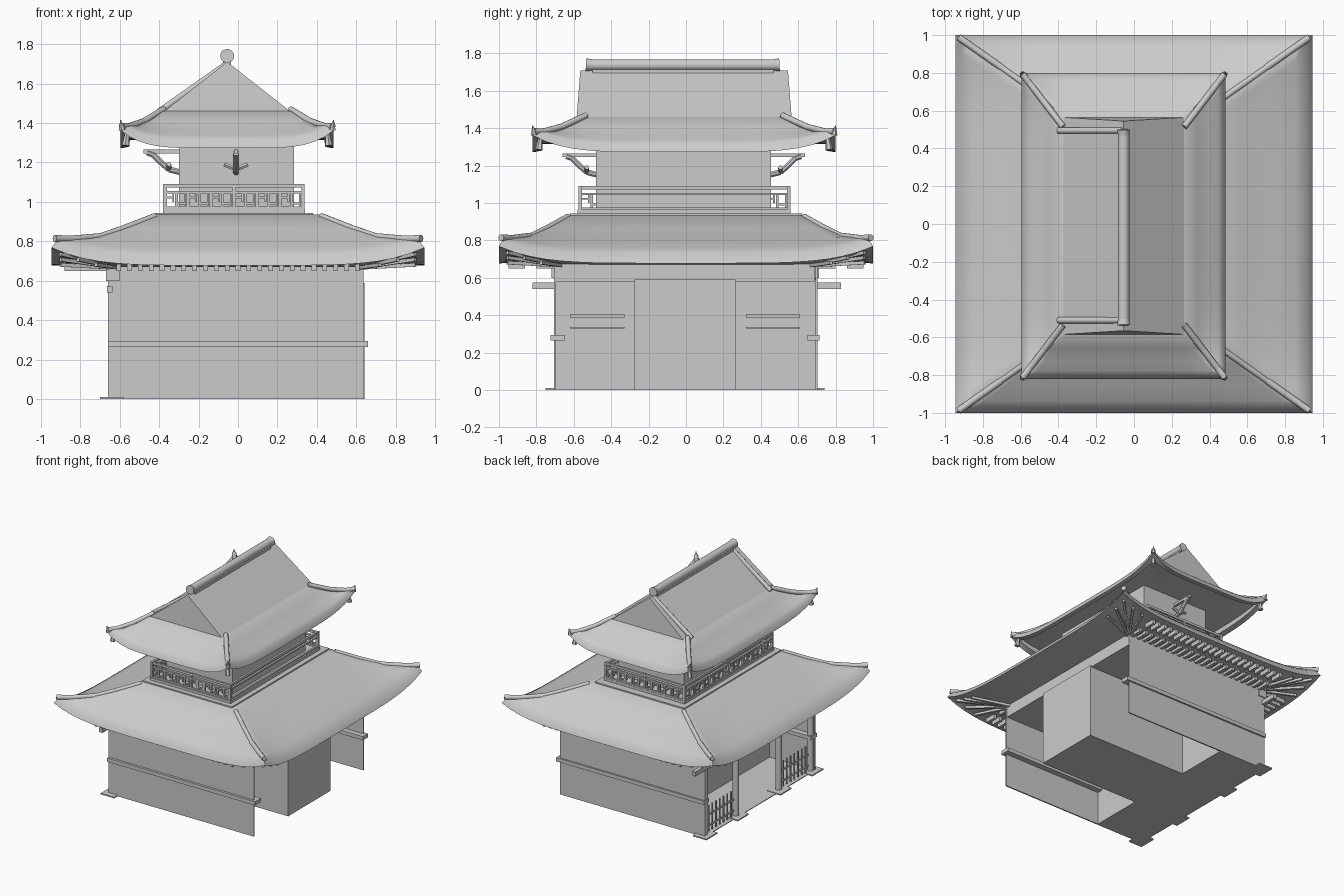
import bpy, bmesh, math
from mathutils import Vector, Matrix

cube = bpy.data.objects.get("Cube")
if cube:
    bpy.data.objects.remove(cube)

grey = bpy.data.materials.new("plain_grey")
grey.use_nodes = True
grey.diffuse_color = (0.6, 0.6, 0.6, 1)
grey.node_tree.nodes["Principled BSDF"].inputs["Base Color"].default_value = (0.6, 0.6, 0.6, 1)


def finish(name, bm, smooth=None):
    bmesh.ops.recalc_face_normals(bm, faces=bm.faces)
    mesh = bpy.data.meshes.new(name)
    bm.to_mesh(mesh)
    bm.free()
    mesh.materials.append(grey)
    obj = bpy.data.objects.new(name, mesh)
    bpy.context.collection.objects.link(obj)
    if smooth:
        bpy.ops.object.select_all(action='DESELECT')
        obj.select_set(True)
        bpy.context.view_layer.objects.active = obj
        bpy.ops.object.shade_smooth_by_angle(angle=math.radians(smooth))
    return obj


def boxes(name, *bounds):
    """Axis-aligned boxes given as x0, x1, y0, y1, z0, z1."""
    bm = bmesh.new()
    for x0, x1, y0, y1, z0, z1 in bounds:
        m = Matrix.Translation(((x0 + x1) / 2, (y0 + y1) / 2, (z0 + z1) / 2))
        m = m @ Matrix.Diagonal((x1 - x0, y1 - y0, z1 - z0, 1))
        bmesh.ops.create_cube(bm, size=1, matrix=m)
    return finish(name, bm)


def rods(name, paths, r, sides=10, smooth=40, r_end=None):
    """Straight rods along each path of points."""
    bm = bmesh.new()
    for path in paths:
        for a, b in zip(path, path[1:]):
            a, b = Vector(a), Vector(b)
            turn = (b - a).to_track_quat('Z', 'Y').to_matrix().to_4x4()
            bmesh.ops.create_cone(bm, cap_ends=True, segments=sides, radius1=r,
                                  radius2=r if r_end is None else r_end, depth=(b - a).length,
                                  matrix=Matrix.Translation((a + b) / 2) @ turn
                                  @ Matrix.Rotation(math.pi / sides, 4, 'Z'))
    return finish(name, bm, smooth)


def curved_roof(name, centre, inner, outer, rings, lift, n=24):
    """Hipped skirt with upturned corners; rings are (outward fraction, height, lift share)."""
    bm = bmesh.new()
    loops = []
    for f, z, share in rings:
        hx = inner[0] + (outer[0] - inner[0]) * f
        hy = inner[1] + (outer[1] - inner[1]) * f
        corners = [Vector((centre[0] + sx * hx, centre[1] + sy * hy, 0))
                   for sx, sy in ((-1, -1), (1, -1), (1, 1), (-1, 1))]
        loop = []
        for k in range(4):
            for i in range(n):
                p = corners[k].lerp(corners[(k + 1) % 4], i / n)
                p.z = z + lift * share * abs(2 * i / n - 1) ** 5
                loop.append(bm.verts.new(p))
        loops.append(loop)
    for a, b in zip(loops, loops[1:]):
        for i in range(4 * n):
            j = (i + 1) % (4 * n)
            bm.faces.new((a[i], a[j], b[j], b[i]))
    bm.faces.new(loops[0])
    bm.faces.new(loops[-1])
    return finish(name, bm, 50)


# Ground floor: end walls, inner room, cross wall, porch floor and ceiling
boxes("front_wall", (-0.66, 0.635, -0.706, -0.696, 0, 0.675))
boxes("back_wall", (-0.66, 0.635, 0.692, 0.702, 0, 0.675))
boxes("wall_ledges", (-0.66, 0.66, -0.725, -0.65, 0.265, 0.295), (-0.66, 0.66, 0.65, 0.715, 0.265, 0.295))
boxes("inner_room", (-0.25, 0.64, -0.275, 0.265, 0, 0.59))
boxes("cross_wall", (-0.26, -0.24, -0.7, 0.695, 0, 0.59))
boxes("porch_floor", (-0.66, -0.25, -0.7, 0.695, 0, 0.006))
boxes("ceiling", (-0.655, 0.63, -0.695, 0.69, 0.58, 0.68))
boxes("cross_wall_ledges", *[(-0.24, -0.225, y, y + 0.29, z, z + h)
                             for y in (-0.62, 0.32) for z, h in ((0.385, 0.018), (0.33, 0.006))])

# Porch: columns on plinths, tie beam, railings, hanging board
column_y = (-0.68, -0.275, 0.27, 0.67)
boxes("plinths", *[(-0.7, -0.58, y - 0.07, y + 0.07, 0, 0.01) for y in column_y])
rods("columns", [[(-0.635, y, 0), (-0.635, y, 0.62)] for y in column_y], 0.024, 12)
boxes("tie_beam", (-0.665, -0.635, -0.82, 0.83, 0.54, 0.575))
boxes("column_caps", *[(-0.67, -0.6, y - 0.04, y + 0.04, 0.6, 0.66) for y in column_y])
bars = []
for y0 in (-0.65, 0.3):
    bars += [(-0.64, -0.625, y0, y0 + 0.34, z, z + 0.012) for z in (0.05, 0.14)]
    bars += [(-0.637, -0.628, y0 + 0.025 + i * 0.048, y0 + 0.034 + i * 0.048, 0.01, 0.22)
             for i in range(7)]
boxes("porch_railings", *bars)
boxes("hanging_board", (-0.64, -0.61, -0.11, 0.11, 0.47, 0.56))

# Lower roof
curved_roof("lower_roof", (0, 0), (0.42, 0.63), (0.945, 1.0),
            [(0, 0.935, 0), (0.3, 0.866, 0.08), (0.6, 0.803, 0.25), (0.83, 0.762, 0.6),
             (0.94, 0.728, 0.9), (1, 0.678, 1), (0.96, 0.678, 0.95), (0.7, 0.685, 0.3),
             (0.35, 0.67, 0)], 0.09)
hips, tips, fans = [], [], []
for sx in (-1, 1):
    for sy in (-1, 1):
        def hip(f, z):
            return (sx * (0.42 + 0.525 * f), sy * (0.63 + 0.37 * f), z)
        hips.append([hip(0, 0.928), hip(0.3, 0.867), hip(0.56, 0.82)])
        tips.append([hip(0.54, 0.824), hip(0.8, 0.812), hip(0.97, 0.815)])
        start = (sx * 0.6, sy * 0.66, 0.665)
        for t in (0, 0.09, 0.18):
            fans.append([start, (sx * (0.9 - t), sy * 0.955, 0.735 - t * 0.3)])
            fans.append([start, (sx * 0.9, sy * (0.955 - t), 0.735 - t * 0.3)])
rods("lower_hip_ridges", hips, 0.016)
rods("lower_hip_ends", tips, 0.018)
rods("corner_rafters", fans, 0.013, 4, None)
rafters = []
for i in range(23):
    x = -0.605 + i * 0.055
    for s in (-1, 1):
        for near, far in ((0.7, 0.8), (0.86, 0.95)):
            rafters.append((x - 0.012, x + 0.012, min(s * near, s * far), max(s * near, s * far), 0.65, 0.685))
for i in range(25):
    y = -0.66 + i * 0.055
    rafters.append((-0.88, -0.64, y - 0.012, y + 0.012, 0.65, 0.685))
boxes("eave_rafters", *rafters)

# Balcony deck and upper storey
boxes("deck", (-0.42, 0.38, -0.62, 0.62, 0.9, 0.945), (-0.38, 0.34, -0.58, 0.56, 0.94, 0.965))
boxes("upper_storey", (-0.3, 0.285, -0.48, 0.455, 0.95, 1.3))

# Balcony railing: fretwork on three sides, plain rails on the fourth
rail = []


def railing(axis, a, b, at, cells):
    def bar(u0, u1, z0, z1, w=0.008):
        side = (at - w, at + w)
        rail.append((u0, u1, *side, z0, z1) if axis == 'x' else (*side, u0, u1, z0, z1))
    for z, h in ((1.072, 0.018), (1.042, 0.012), (0.965, 0.012)):
        bar(a, b, z, z + h)
    step = (b - a) / max(cells, 1)
    for i in range(cells + 1 if cells else 0):
        u = a + i * step
        tall = i % (cells // 2) == 0
        bar(u - 0.007, u + 0.007, 0.96, 1.092 if tall else 1.05, 0.01 if tall else 0.006)
        if i < cells:
            low = 0.988 if i % 2 else 1.018
            bar(u, u + step * 0.7, low, low + 0.009, 0.005)
            bar(u + step * 0.65, u + step * 0.8, 0.97 if i % 2 else 1.0, 1.05, 0.005)


railing('x', -0.37, 0.33, -0.565, 12)
railing('x', -0.37, 0.33, 0.55, 12)
railing('y', -0.565, 0.55, -0.37, 18)
railing('y', -0.565, 0.55, 0.32, 0)
boxes("balcony_railing", *rail)

# Curved brackets under the upper eaves
arms, beams, claws = [], [], []
for base, d in (((-0.3, -0.01), (-1, 0)), ((-0.01, -0.48), (0, -1)), ((-0.01, 0.455), (0, 1))):
    def out(r, z, side=0):
        return (base[0] + d[0] * r - d[1] * side, base[1] + d[1] * r + d[0] * side, z)
    arms.append([out(-0.01, 1.15), out(0.05, 1.165), out(0.09, 1.2), out(0.13, 1.24), out(0.16, 1.25)])
    beams.append([out(-0.01, 1.255), out(0.18, 1.255)])
    claws.append([out(0.05, 1.19, -0.06), out(0.05, 1.165, 0), out(0.05, 1.19, 0.06)])
rods("bracket_arms", arms, 0.016, 8)
rods("bracket_beams", beams, 0.014, 4, None)
rods("bracket_claws", claws, 0.012, 6)

# Upper roof: curved skirt, gabled top and ridges
cx, cy = -0.055, -0.01
curved_roof("upper_roof_skirt", (cx, cy), (0.325, 0.575), (0.54, 0.81),
            [(0, 1.46, 0), (0.3, 1.405, 0.08), (0.6, 1.36, 0.3), (0.82, 1.335, 0.65),
             (0.93, 1.315, 0.88), (1, 1.272, 1), (0.9, 1.275, 0.85), (0.8, 1.28, 0.6),
             (0.78, 1.315, 0.4), (0, 1.315, 0)], 0.09)
bm = bmesh.new()
ends = []
for s in (-1, 1):
    ends.append([bm.verts.new(p) for p in ((cx - 0.325, cy + s * 0.575, 1.455), (cx + 0.325, cy + s * 0.575, 1.455),
                                           (cx, cy + s * 0.555, 1.71))])
    bm.faces.new(ends[-1])
for i in range(3):
    j = (i + 1) % 3
    bm.faces.new((ends[0][i], ends[0][j], ends[1][j], ends[1][i]))
finish("upper_gable_roof", bm)
boxes("upper_storey_top", (-0.3, 0.285, -0.48, 0.455, 1.29, 1.33))

rods("main_ridge", [[(cx, -0.53, 1.738), (cx, 0.495, 1.738)]], 0.031, 16)
rods("ridge_ends", [[(cx, -0.5, 1.738), (cx, -0.535, 1.74)], [(cx, 0.465, 1.738), (cx, 0.5, 1.74)]],
     0.03, 16, 40, 0.035)
boxes("ridge_base", (cx - 0.02, cx + 0.02, -0.5, 0.47, 1.69, 1.72))
rods("gable_ridges", [[(cx, y, 1.7), (cx - 0.345, y, 1.457)] for y in (-0.51, 0.495)], 0.017)
hips, spikes, hangers = [], [], []
for sx in (-1, 1):
    for sy in (-1, 1):
        def hip(f, z):
            return (cx + sx * (0.325 + 0.215 * f), cy + sy * (0.53 + 0.28 * f), z)
        hips.append([hip(-0.02, 1.468), hip(0.45, 1.408), hip(0.8, 1.382), hip(0.98, 1.385)])
        spikes.append([hip(0.97, 1.365), hip(1.0, 1.415)])
        hangers.append([hip(0.85, 1.345), hip(0.88, 1.285)])
rods("upper_hip_ridges", hips, 0.017)
rods("corner_spikes", spikes, 0.018, 6, None, 0.002)
rods("corner_hangers", hangers, 0.012, 6, None, 0.02)
